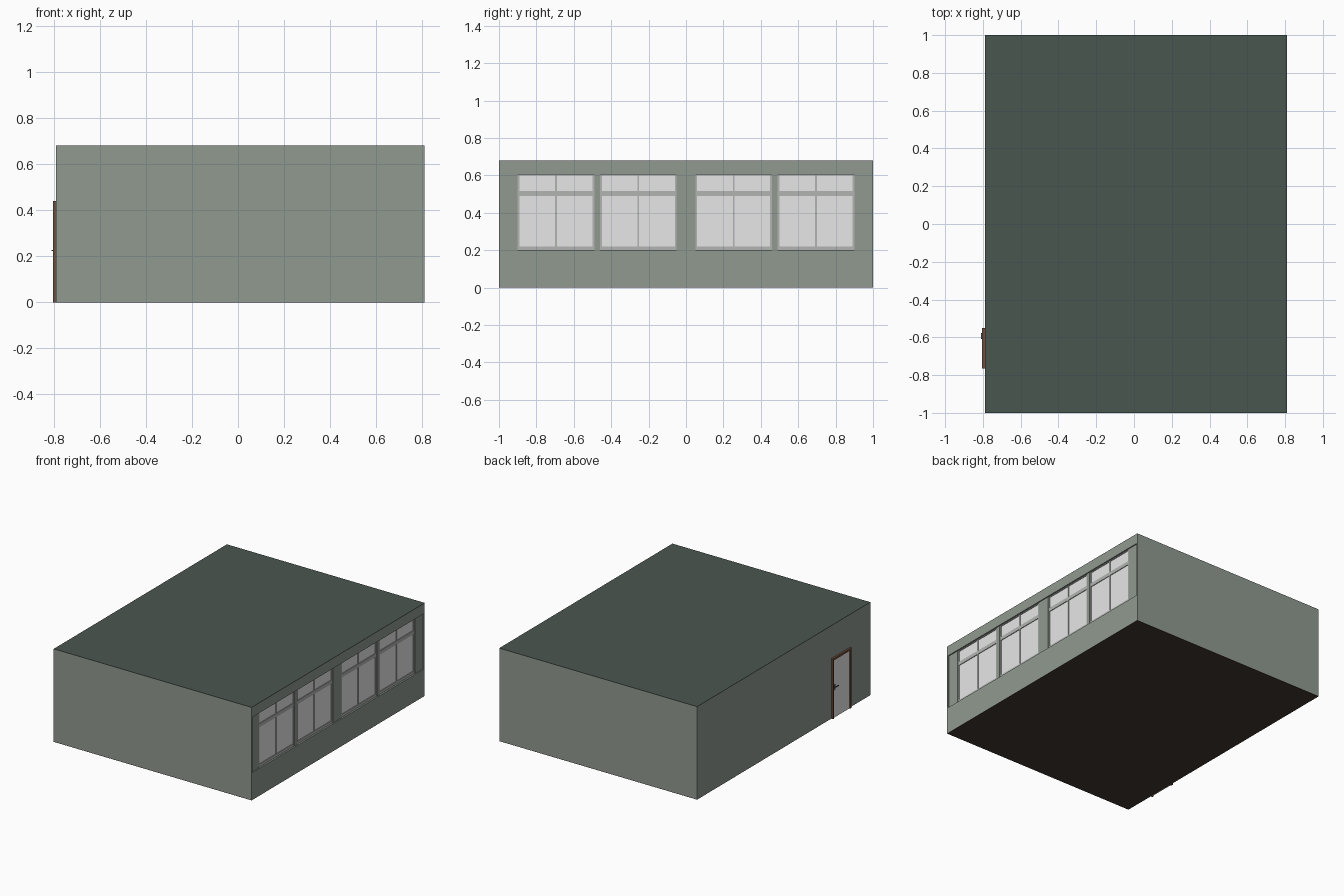
import bpy, bmesh
from mathutils import Vector

if "Cube" in bpy.data.objects:
    bpy.data.objects.remove(bpy.data.objects["Cube"])


def mat(name, r, g, b):
    m = bpy.data.materials.new(name)
    m.diffuse_color = (r, g, b, 1)
    m.use_nodes = True
    m.node_tree.nodes["Principled BSDF"].inputs["Base Color"].default_value = m.diffuse_color
    return m


WALL = mat("wall_grey_green", 0.28, 0.32, 0.28)
ROOF = mat("roof_dark_green", 0.068, 0.092, 0.077)
FLOOR = mat("floor_dark_brown", 0.055, 0.04, 0.033)
GLASS = mat("pale_glass", 0.87, 0.87, 0.87)
FRAME = mat("window_frame_grey", 0.44, 0.46, 0.44)
WOOD = mat("door_wood", 0.17, 0.08, 0.045)
BOARD = mat("board_green", 0.03, 0.08, 0.05)
METAL = mat("dark_metal", 0.1, 0.1, 0.1)
DESK = mat("desk_wood", 0.4, 0.24, 0.11)


def boxes(name, material, items):
    """One object from boxes given as (x0, x1, y0, y1, z0, z1)."""
    bm = bmesh.new()
    for x0, x1, y0, y1, z0, z1 in items:
        lo, hi = Vector((x0, y0, z0)), Vector((x1, y1, z1))
        mid, size = (lo + hi) / 2, hi - lo
        for v in bmesh.ops.create_cube(bm, size=1)["verts"]:
            v.co = mid + v.co * size
    me = bpy.data.meshes.new(name)
    bm.to_mesh(me)
    bm.free()
    me.materials.append(material)
    ob = bpy.data.objects.new(name, me)
    bpy.context.collection.objects.link(ob)
    return ob


L, R, T, H = -0.79, 0.81, 0.01, 0.68   # left, right, wall thickness, height
TOP = H - 0.002

# Room shell
boxes("floor", FLOOR, [(L, R, -1, 1, 0, 0.002)])
boxes("roof", ROOF, [(L, R, -1, 1, TOP, H)])
boxes("front_wall", WALL, [(L, R, -1, -1 + T, 0.002, TOP)])
boxes("back_wall", WALL, [(L, R, 1 - T, 1, 0.002, TOP)])
boxes("left_wall", WALL, [(L, L + T, -1 + T, 1 - T, 0.002, TOP)])
boxes("window_wall_bands", WALL, [(R - 0.025, R, -1 + T, 1 - T, 0.002, 0.2),
                                  (R - 0.025, R, -1 + T, 1 - T, 0.605, TOP)])
boxes("window_wall_posts", WALL, [(R - 0.025, R - 0.008, a, b, 0.2, 0.605)
                                  for a, b in ((-1 + T, -0.9), (-0.49, -0.46), (-0.05, 0.05),
                                               (0.46, 0.49), (0.9, 1 - T))])

# Windows: two leaves below, two small lights above
for i, y0 in enumerate((-0.9, -0.46, 0.05, 0.49)):
    y1, x0, x1 = y0 + 0.41, R - 0.024, R - 0.012
    m = (y0 + y1) / 2
    boxes(f"window_glass_{i}", GLASS, [(x0 + 0.003, x1 - 0.005, y0, y1, 0.2, 0.605)])
    boxes(f"window_frame_{i}", FRAME, [
        (x0, x1, y0, y0 + 0.01, 0.2, 0.605),
        (x0, x1, y1 - 0.01, y1, 0.2, 0.605),
        (x0, x1, m - 0.005, m + 0.005, 0.2, 0.605),
        (x0, x1, y0, y1, 0.2, 0.22),
        (x0, x1, y0, y1, 0.49, 0.517),
        (x0, x1, y0, y1, 0.6, 0.605)])

# Door on the left wall
D0, D1 = -0.765, -0.55
boxes("door_frame", WOOD, [(L - 0.014, L, D0, D0 + 0.014, 0, 0.44),
                           (L - 0.014, L, D1 - 0.014, D1, 0, 0.44),
                           (L - 0.014, L, D0, D1, 0.426, 0.44)])
boxes("door_panel", GLASS, [(L - 0.006, L, D0 + 0.014, D1 - 0.014, 0, 0.426)])
boxes("door_handle", METAL, [(L - 0.02, L - 0.006, -0.582, -0.576, 0.222, 0.228),
                             (L - 0.02, L - 0.016, -0.61, -0.576, 0.222, 0.228),
                             (L - 0.008, L - 0.006, -0.586, -0.572, 0.2, 0.24)])

# Board and side panel inside the front wall
yb = -1 + T
boxes("writing_board", BOARD, [(-0.48, 0.35, yb, yb + 0.008, 0.18, 0.49),
                               (0.4, 0.7, yb, yb + 0.008, 0.18, 0.49)])
boxes("board_frame", DESK, [f for a, b in ((-0.49, 0.36), (0.39, 0.71)) for f in (
    (a, b, yb, yb + 0.012, 0.17, 0.18), (a, b, yb, yb + 0.012, 0.49, 0.5),
    (a, a + 0.01, yb, yb + 0.012, 0.18, 0.49), (b - 0.01, b, yb, yb + 0.012, 0.18, 0.49))])

# Ceiling lamps, just breaking the roof surface
boxes("ceiling_lamps", GLASS, [(x - 0.03, x + 0.03, y - 0.13, y + 0.13, 0.655, TOP)
                               for x in (-0.305, 0.32) for y in (-0.49, 0.52)])


def legs(x, y, w, d, h):
    t = 0.004
    return [(x + sx * w - t, x + sx * w + t, y + sy * d - t, y + sy * d + t, 0.002, h)
            for sx in (-1, 1) for sy in (-1, 1)]


# Desks and chairs in rows facing the board
tops, feet = [], []
for x in (-0.5, -0.15, 0.2, 0.55):
    for y in (-0.4, -0.03, 0.34, 0.71):
        tops += [(x - 0.09, x + 0.09, y - 0.06, y + 0.06, 0.155, 0.165),
                 (x - 0.045, x + 0.045, y + 0.07, y + 0.16, 0.095, 0.103),
                 (x - 0.045, x + 0.045, y + 0.155, y + 0.162, 0.14, 0.19)]
        feet += legs(x, y, 0.08, 0.05, 0.155) + legs(x, y + 0.115, 0.04, 0.04, 0.095)
        feet += [(x + s - 0.004, x + s + 0.004, y + 0.151, y + 0.159, 0.095, 0.19) for s in (-0.04, 0.04)]
boxes("desk_and_chair_tops", DESK, tops)
boxes("desk_and_chair_legs", METAL, feet)
